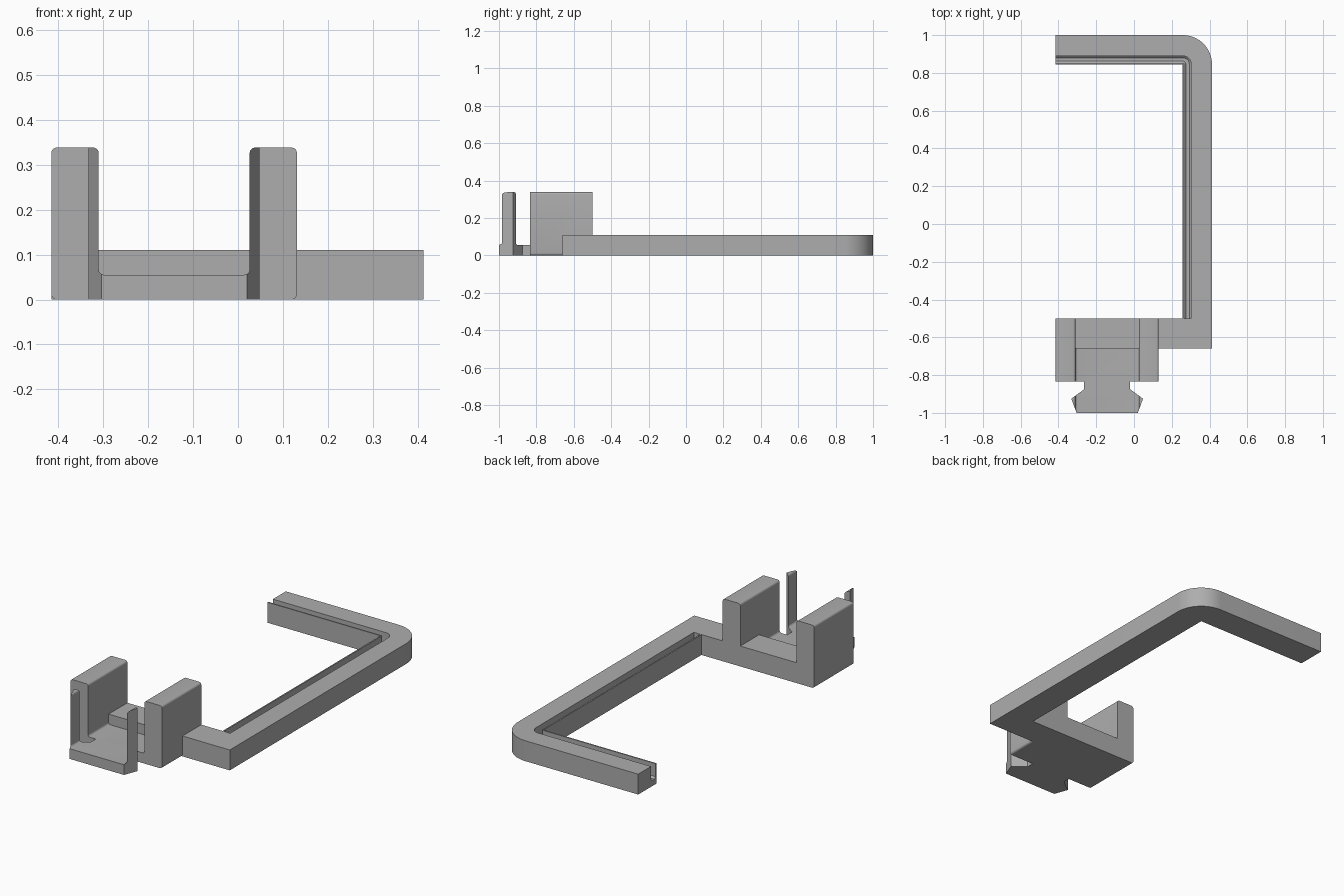
import bpy, bmesh
from math import cos, sin, pi, radians
from mathutils import Vector

cube = bpy.data.objects.get("Cube")
if cube:
    bpy.data.objects.remove(cube, do_unlink=True)

grey = bpy.data.materials.new("matte grey")
grey.use_nodes = True
grey.diffuse_color = (0.42, 0.42, 0.42, 1)
grey.node_tree.nodes["Principled BSDF"].inputs["Base Color"].default_value = grey.diffuse_color


def finish(name, bm):
    """Turn a bmesh into a grey object."""
    bmesh.ops.remove_doubles(bm, verts=bm.verts, dist=1e-5)
    bmesh.ops.recalc_face_normals(bm, faces=bm.faces)
    mesh = bpy.data.meshes.new(name)
    bm.to_mesh(mesh)
    bm.free()
    mesh.materials.append(grey)
    obj = bpy.data.objects.new(name, mesh)
    bpy.context.collection.objects.link(obj)
    return obj


def prism(name, points, shift):
    """Extrude a flat outline by a vector."""
    bm = bmesh.new()
    face = bm.faces.new([bm.verts.new(p) for p in points])
    new = bmesh.ops.extrude_face_region(bm, geom=[face], use_keep_orig=True)["geom"]
    bmesh.ops.translate(bm, vec=shift, verts=[v for v in new if isinstance(v, bmesh.types.BMVert)])
    return finish(name, bm)


def rounded(points, r, steps=5):
    """Round every right-angled corner of a 2D outline."""
    out = []
    for i, p in enumerate(points):
        p = Vector(p)
        a = (Vector(points[i - 1]) - p).normalized() * r
        b = (Vector(points[(i + 1) % len(points)]) - p).normalized() * r
        for k in range(steps + 1):
            t = k / steps * pi / 2
            out.append(p + a * (1 - sin(t)) + b * (1 - cos(t)))
    return out


def combine(obj, other, operation):
    """Apply a boolean and remove the helper."""
    mod = obj.modifiers.new(operation, 'BOOLEAN')
    mod.operation, mod.object, mod.solver = operation, other, 'EXACT'
    bpy.context.view_layer.objects.active = obj
    bpy.ops.object.modifier_apply(modifier=mod.name)
    bpy.data.objects.remove(other, do_unlink=True)


def smooth(obj):
    bpy.ops.object.select_all(action='DESELECT')
    obj.select_set(True)
    bpy.context.view_layer.objects.active = obj
    bpy.ops.object.shade_smooth_by_angle(angle=radians(30))


# Clip: rounded U channel running front to back
LEFT, RIGHT, TOP, FLOOR = -0.415, 0.131, 0.338, 0.055
MID = (LEFT + RIGHT) / 2
half = [(RIGHT, 0), (RIGHT, TOP), (0.026, TOP), (0.026, FLOOR)]
channel = half + [(2 * MID - x, z) for x, z in reversed(half)]
clip = prism("clip", [(x, -1.1, z) for x, z in rounded(channel, 0.012)], (0, 0.6, 0))

# Trim the channel to the plan outline: block, neck and barbed tongue
side = [(0.3, -0.4), (0.3, -0.835), (-0.02, -0.835), (-0.02, -0.875),
        (0.048, -0.925), (0.02, -1)]
plan = side + [(2 * MID - x, y) for x, y in reversed(side)]
trim = prism("trim", [(x, y, -0.1) for x, y in plan], (0, 0, 0.6))
combine(clip, trim, 'INTERSECT')

# Crossbar joining the clip to the long arm
bar = [(-0.35, -0.66), (0.413, -0.66), (0.413, -0.5), (-0.35, -0.5)]
crossbar = prism("crossbar", [(x, y, 0) for x, y in bar], (0, 0, 0.11))
combine(clip, crossbar, 'UNION')
smooth(clip)

# Grooved arm: section swept along the side and round the back corner
section = [(0, 0), (0.155, 0), (0.155, 0.11), (0.045, 0.11), (0.045, 0.04), (0.035, 0.03),
           (0.017, 0.03), (0.007, 0.04), (0.007, 0.11), (0, 0.11)]
IN_X, IN_Y = 0.258, 0.845
TURN = 16
stations = [(IN_X, -0.5, 0)]
stations += [(IN_X, IN_Y, k / TURN * pi / 2) for k in range(TURN + 1)]
stations += [(LEFT, IN_Y, pi / 2)]
bm = bmesh.new()
rings = [[bm.verts.new((x + u * cos(a), y + u * sin(a), z)) for u, z in section]
         for x, y, a in stations]
for r0, r1 in zip(rings, rings[1:]):
    for i in range(len(section)):
        bm.faces.new((r0[i - 1], r0[i], r1[i], r1[i - 1]))
bm.faces.new(rings[0])
bm.faces.new(rings[-1])
smooth(finish("grooved_arm", bm))
